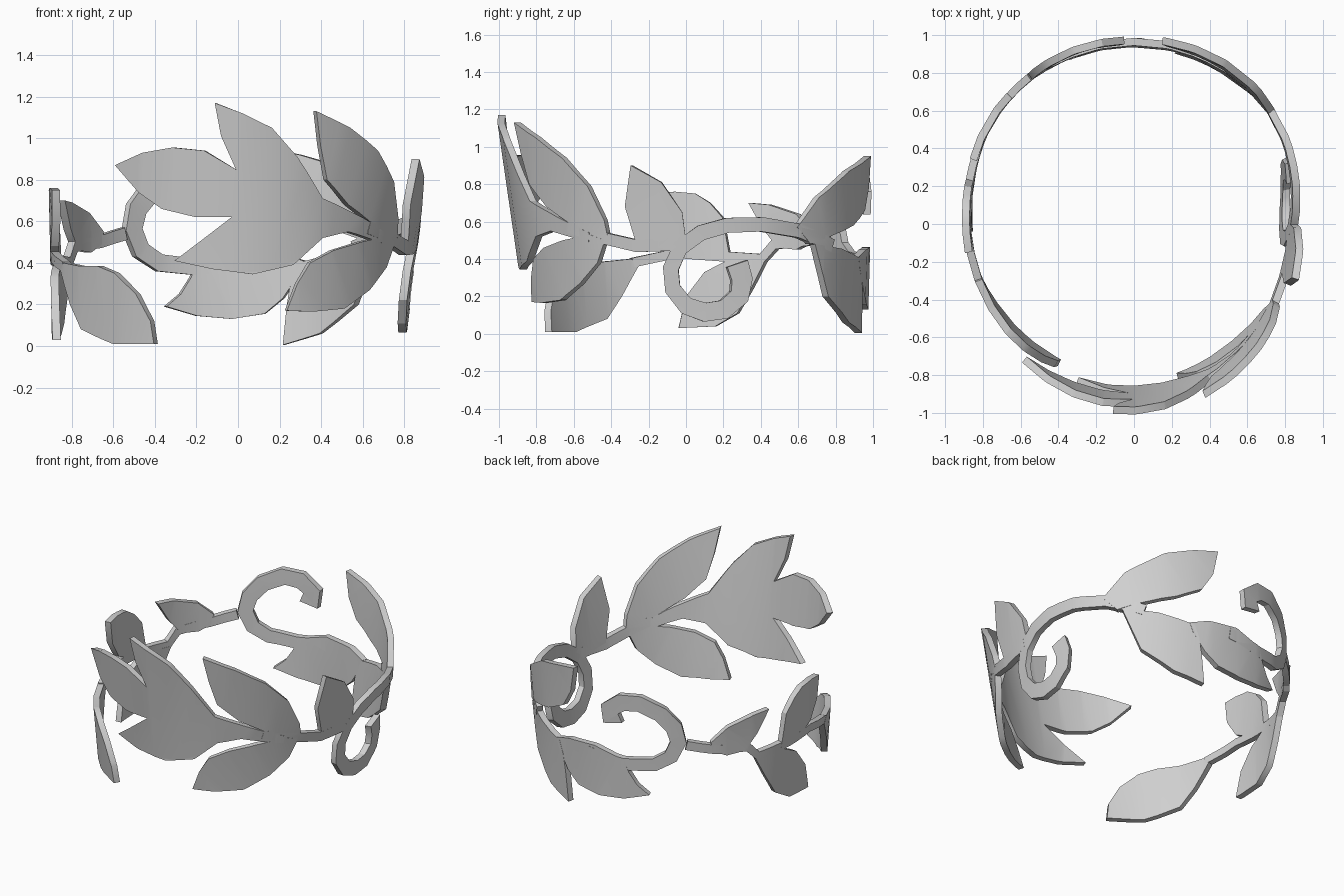
import bpy
import bmesh
import math
from mathutils import Vector

THICKNESS = 0.04
ARC = 0.9           # mean radius, turns angles into arc lengths
STEP = math.radians(10)

# Band radius at mid height and its flare, every 45 degrees from the front
RADIUS = [.897, .865, .845, .945, .966, .945, .885, .885]
FLARE = [.145, .14, .14, .06, .03, .03, .02, .09]

if "Cube" in bpy.data.objects:
    bpy.data.objects.remove(bpy.data.objects["Cube"], do_unlink=True)

metal = bpy.data.materials.new("light_grey_metal")
metal.use_nodes = True
GREY = (0.63, 0.63, 0.63, 1)
metal.diffuse_color = GREY
metal.node_tree.nodes["Principled BSDF"].inputs["Base Color"].default_value = GREY


def around(values, angle):
    """Smooth periodic interpolation of values spread round the band."""
    t = angle / (math.pi / 4)
    i = math.floor(t)
    t -= i
    a, b, c, d = (values[(i + k) % 8] for k in (-1, 0, 1, 2))
    return b + t / 2 * (c - a + t * (2 * a - 5 * b + 4 * c - d + t * (3 * (b - c) + d - a)))


def on_band(angle, z, offset=0):
    r = around(RADIUS, angle) + around(FLARE, angle) * (z - 0.5) + offset
    return Vector((r * math.sin(angle), -r * math.cos(angle), z))


def unroll(side, h, z):
    """Point seen on one side of the band -> flat (arc, height)."""
    centre, axis, sign = {"front": (0, 0, 1), "left": (math.pi / 2, 1, 1),
                          "back": (math.pi, 0, -1), "right": (1.5 * math.pi, 1, -1)}[side]
    low, high = -1.4, 1.4
    for _ in range(30):
        mid = (low + high) / 2
        if on_band(centre + sign * mid, z)[axis] < h:
            low = mid
        else:
            high = mid
    return Vector(((centre + sign * low) * ARC, z))


def build(name, faces):
    """Cut flat faces into columns, wrap them round the band, and thicken."""
    bm = bmesh.new()
    for pts in faces:
        bm.faces.new([bm.verts.new((p.x, p.y, 0)) for p in pts])
    bmesh.ops.remove_doubles(bm, verts=bm.verts[:], dist=0.0001)
    arcs = [v.co.x for v in bm.verts]
    first = math.ceil(min(arcs) / ARC / STEP)
    last = math.floor(max(arcs) / ARC / STEP)
    for i in range(first, last + 1):
        bmesh.ops.bisect_plane(bm, geom=bm.verts[:] + bm.edges[:] + bm.faces[:],
                               dist=0.0001, plane_co=(i * STEP * ARC, 0, 0),
                               plane_no=(1, 0, 0))
    bmesh.ops.triangulate(bm, faces=bm.faces[:])
    extruded = bmesh.ops.extrude_face_region(bm, geom=bm.faces[:])["geom"]
    outer = {v for v in extruded if isinstance(v, bmesh.types.BMVert)}
    for v in bm.verts:
        offset = THICKNESS / 2 if v in outer else -THICKNESS / 2
        v.co = on_band(v.co.x / ARC, v.co.y, offset)
    bmesh.ops.recalc_face_normals(bm, faces=bm.faces[:])
    mesh = bpy.data.meshes.new(name)
    bm.to_mesh(mesh)
    bm.free()
    mesh.materials.append(metal)
    obj = bpy.data.objects.new(name, mesh)
    bpy.context.collection.objects.link(obj)
    bpy.ops.object.select_all(action="DESELECT")
    obj.select_set(True)
    bpy.context.view_layer.objects.active = obj
    bpy.ops.object.shade_smooth_by_angle(angle=math.radians(30))


def leaf(name, side, outline):
    build(name, [[unroll(side, h, z) for h, z in outline]])


def stem(name, side, path, start_width, end_width):
    pts = [unroll(side, h, z) for h, z in path]
    rails = []
    for i, p in enumerate(pts):
        d = (pts[min(i + 1, len(pts) - 1)] - pts[max(i - 1, 0)]).normalized()
        w = start_width + (end_width - start_width) * i / (len(pts) - 1)
        n = Vector((-d.y, d.x)) * w / 2
        rails.append((p + n, p - n))
    build(name, [(a[0], b[0], b[1], a[1]) for a, b in zip(rails, rails[1:])])


# Front: large lobed leaf
leaf("front_lobed_leaf", "front", [
    (.70, .54), (.60, .61), (.40, .71), (.28, .91), (.16, 1.05), (.02, 1.12), (-.11, 1.17),
    (-.08, 1.01), (-.01, .85), (-.16, .94), (-.31, .955), (-.45, .93), (-.58, .87),
    (-.47, .74), (-.36, .66), (-.20, .62), (-.03, .62), (-.17, .51), (-.30, .41),
    (-.12, .37), (.07, .345), (.26, .39), (.40, .52), (.52, .55), (.69, .49)])

# Front left: pair of leaves on the stem
leaf("front_upper_leaf", "front", [
    (.37, 1.13), (.53, 1.05), (.66, .94), (.735, .79), (.755, .61), (.75, .52),
    (.62, .60), (.52, .68), (.42, .80), (.39, .96)])
leaf("front_lower_leaf", "front", [
    (.23, .17), (.35, .165), (.50, .18), (.62, .27), (.70, .38), (.74, .50),
    (.70, .53), (.58, .50), (.45, .46), (.34, .40), (.28, .30)])
stem("left_front_stem", "left", [
    (-.62, .57), (-.43, .51), (-.26, .47), (-.03, .48)], .06, .07)

# Left: small leaf and downward scroll
leaf("left_small_leaf", "left", [
    (-.29, .90), (-.13, .81), (-.02, .65), (0, .50), (-.07, .45), (-.26, .48), (-.32, .68)])
stem("left_scroll", "left", [
    (.77, .47), (.60, .55), (.40, .585), (.22, .58), (.08, .54), (-.03, .46),
    (-.08, .35), (-.07, .24), (0, .15), (.10, .115), (.20, .13), (.28, .20),
    (.295, .29), (.27, .375)], .07, .115)

# Back left: three leaves fanning from the stem
leaf("back_upper_leaf", "back", [
    (.15, .95), (.30, .92), (.47, .87), (.66, .73), (.735, .57), (.68, .48),
    (.40, .58), (.25, .66), (.18, .78)])
leaf("back_lower_leaf", "back", [
    (.22, .005), (.40, .06), (.57, .20), (.61, .32), (.66, .48), (.50, .455),
    (.39, .425), (.29, .40), (.26, .32), (.24, .20)])
leaf("back_middle_leaf", "back", [
    (-.35, .19), (-.20, .145), (-.03, .13), (.13, .155), (.22, .23), (.30, .35),
    (.32, .41), (.20, .45), (0, .465), (-.20, .41), (-.23, .33), (-.28, .25)])

# Back: upward scroll
stem("back_scroll", "back", [
    (.05, .41), (-.20, .38), (-.38, .40), (-.47, .46), (-.51, .56), (-.49, .66),
    (-.42, .75), (-.30, .81), (-.19, .80), (-.11, .74), (-.13, .65)], .075, .12)

# Right: winding stem with alternating leaves
stem("right_stem", "right", [
    (.78, .54), (.66, .50), (.48, .48), (.41, .40), (.25, .41), (.10, .42),
    (-.05, .43), (-.29, .38)], .06, .05)
leaf("right_back_leaf", "right", [
    (.34, .70), (.45, .69), (.60, .64), (.68, .55), (.67, .49), (.60, .45),
    (.50, .46), (.42, .56)])
leaf("right_lower_leaf", "right", [
    (-.04, .03), (.16, .04), (.28, .11), (.36, .25), (.43, .39), (.24, .40),
    (.10, .33), (0, .20)])
leaf("right_upper_leaf", "right", [
    (-.15, .75), (-.06, .76), (.05, .75), (.13, .70), (.20, .62), (.24, .40), (.10, .41),
    (-.05, .48), (-.13, .60)])
leaf("right_front_leaf", "right", [
    (-.735, .01), (-.60, .01), (-.43, .08), (-.35, .20), (-.26, .36), (-.30, .40),
    (-.45, .385), (-.57, .385), (-.65, .35), (-.715, .25), (-.74, .12)])
